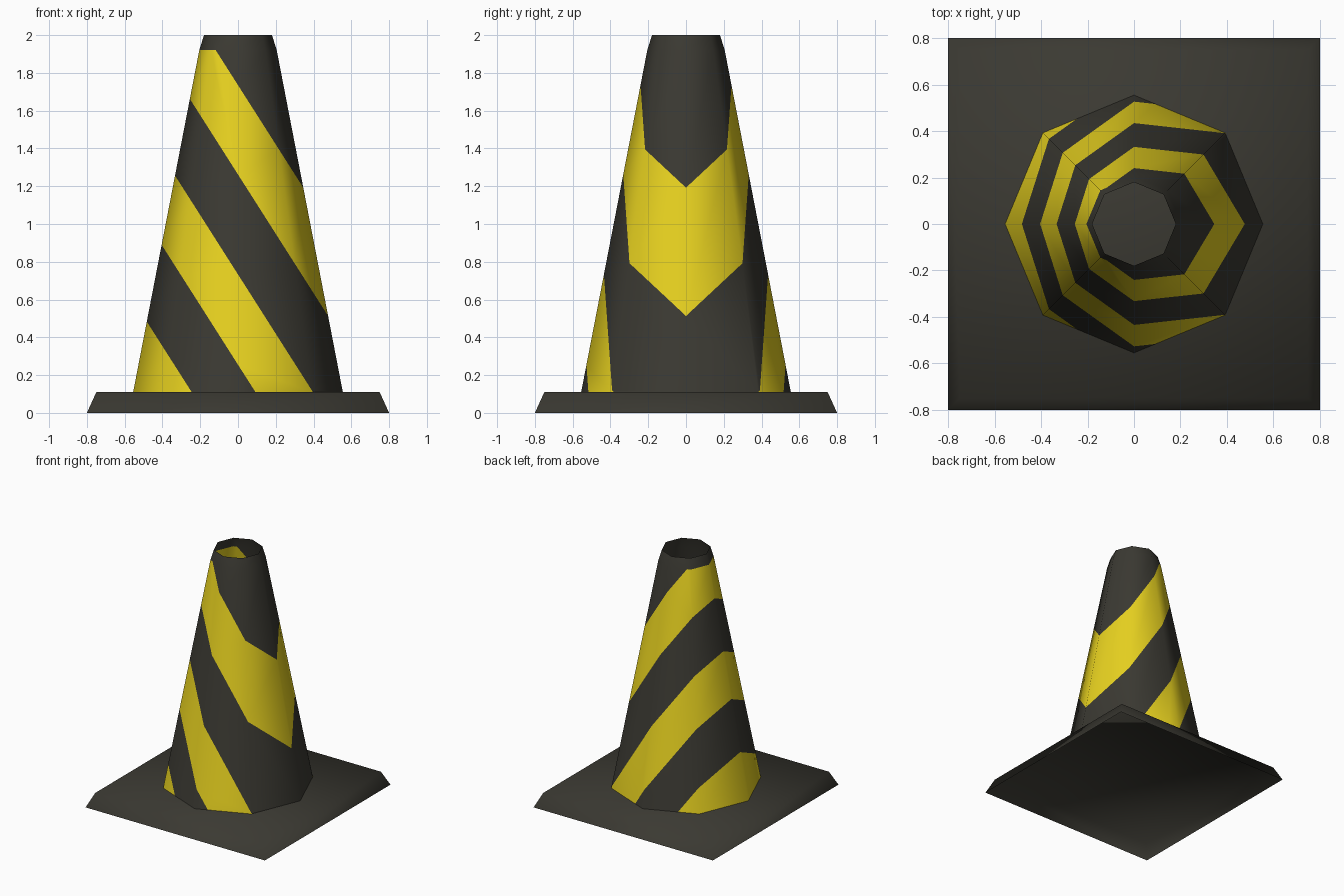
import bpy, bmesh, math

if "Cube" in bpy.data.objects:
    bpy.data.objects.remove(bpy.data.objects["Cube"])


def material(name, rgb):
    m = bpy.data.materials.new(name)
    m.diffuse_color = (*rgb, 1)
    m.use_nodes = True
    m.node_tree.nodes["Principled BSDF"].inputs["Base Color"].default_value = m.diffuse_color
    return m


dark = material("dark rubber", (0.043, 0.041, 0.032))
yellow = material("yellow stripe", (0.80, 0.64, 0.014))


def loft(bm, sides, offset, rings):
    """Stack regular rings of (radius, z) and bridge them with quads."""
    loops = []
    for r, z in rings:
        angles = [offset + 2 * math.pi * i / sides for i in range(sides)]
        loops.append([bm.verts.new((r * math.cos(a), r * math.sin(a), z)) for a in angles])
    for lo, hi in zip(loops, loops[1:]):
        for i in range(sides):
            j = (i + 1) % sides
            bm.faces.new((lo[i], lo[j], hi[j], hi[i]))
    return loops


def finish(bm, name, mats):
    for f in bm.faces:
        f.smooth = True
    me = bpy.data.meshes.new(name)
    bm.to_mesh(me)
    bm.free()
    for m in mats:
        me.materials.append(m)
    ob = bpy.data.objects.new(name, me)
    bpy.context.collection.objects.link(ob)


# square base plate with sloping sides, hollow underneath
bm = bmesh.new()
d = math.sqrt(2)
bottom, top = loft(bm, 4, math.pi / 4, [(0.8 * d, 0), (0.75 * d, 0.11)])
bm.faces.new(top)
finish(bm, "base_plate", [dark])

# open eight-sided cone shell
COLLAR = 1.92
SLOPE = 1.57
EDGES = [-0.275, 0.255, 0.733, 1.262, 1.735]
bm = bmesh.new()
loft(bm, 8, 0, [(0.555, 0.11), (0.205, COLLAR), (0.18, 2.0)])

# diagonal stripes: cut along slanted planes, alternate colours below the collar
for s in EDGES:
    body = [f for f in bm.faces if f.calc_center_median().z < COLLAR]
    geom = body + list({e for f in body for e in f.edges}) + list({v for f in body for v in f.verts})
    bmesh.ops.bisect_plane(bm, geom=geom, dist=1e-5, plane_co=(0, 0, s), plane_no=(SLOPE, 0, 1))
for f in bm.faces:
    c = f.calc_center_median()
    band = sum(c.z + SLOPE * c.x > s for s in EDGES)
    f.material_index = 1 if c.z < COLLAR and band % 2 == 0 else 0
finish(bm, "striped_cone", [dark, yellow])
